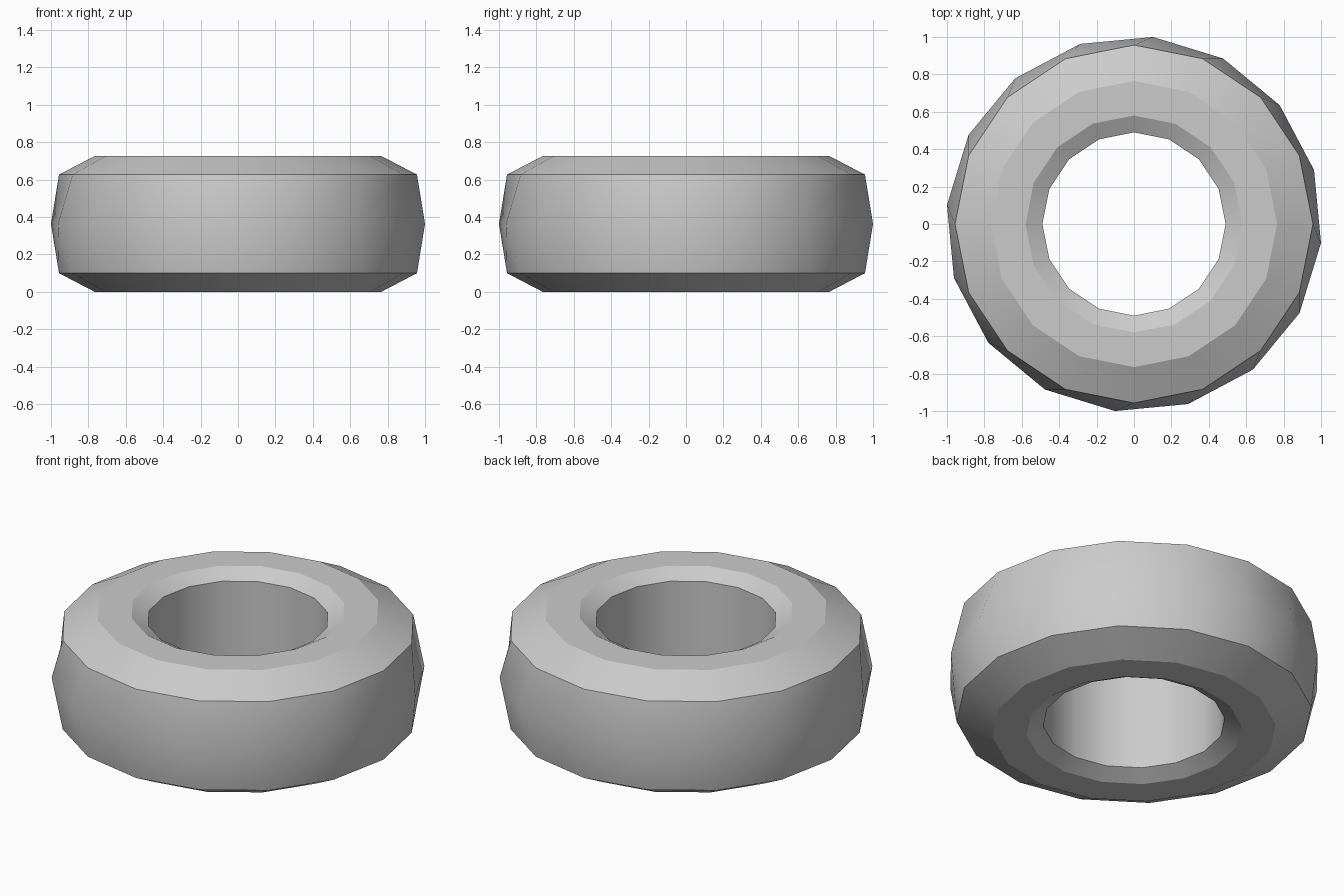
import bpy, bmesh
from math import cos, sin, pi, radians

if "Cube" in bpy.data.objects:
    bpy.data.objects.remove(bpy.data.objects["Cube"])

SIDES = 16
TWIST = radians(-5.8)   # the widest ring is turned slightly

# closed cross-section: (radius, height, turn)
H = 0.727
profile = [
    (0.49, 0.05, 0), (0.58, 0.0, 0), (0.765, 0.0, 0), (0.957, 0.1, 0),
    (1.005, H / 2, TWIST),
    (0.957, H - 0.1, 0), (0.765, H, 0), (0.58, H, 0), (0.49, H - 0.05, 0),
]

# sweep the section around z
bm = bmesh.new()
rings = []
for r, z, turn in profile:
    ring = []
    for i in range(SIDES):
        a = 2 * pi * i / SIDES + turn
        ring.append(bm.verts.new((r * cos(a), r * sin(a), z)))
    rings.append(ring)
for k, lower in enumerate(rings):
    upper = rings[(k + 1) % len(rings)]
    for i in range(SIDES):
        j = (i + 1) % SIDES
        bm.faces.new((lower[i], lower[j], upper[j], upper[i]))
bmesh.ops.recalc_face_normals(bm, faces=bm.faces)

mesh = bpy.data.meshes.new("tire")
bm.to_mesh(mesh)
bm.free()
tire = bpy.data.objects.new("tire", mesh)
bpy.context.collection.objects.link(tire)

# smooth around the ring, crisp at the bevels
bpy.context.view_layer.objects.active = tire
tire.select_set(True)
bpy.ops.object.shade_smooth_by_angle(angle=radians(25))
